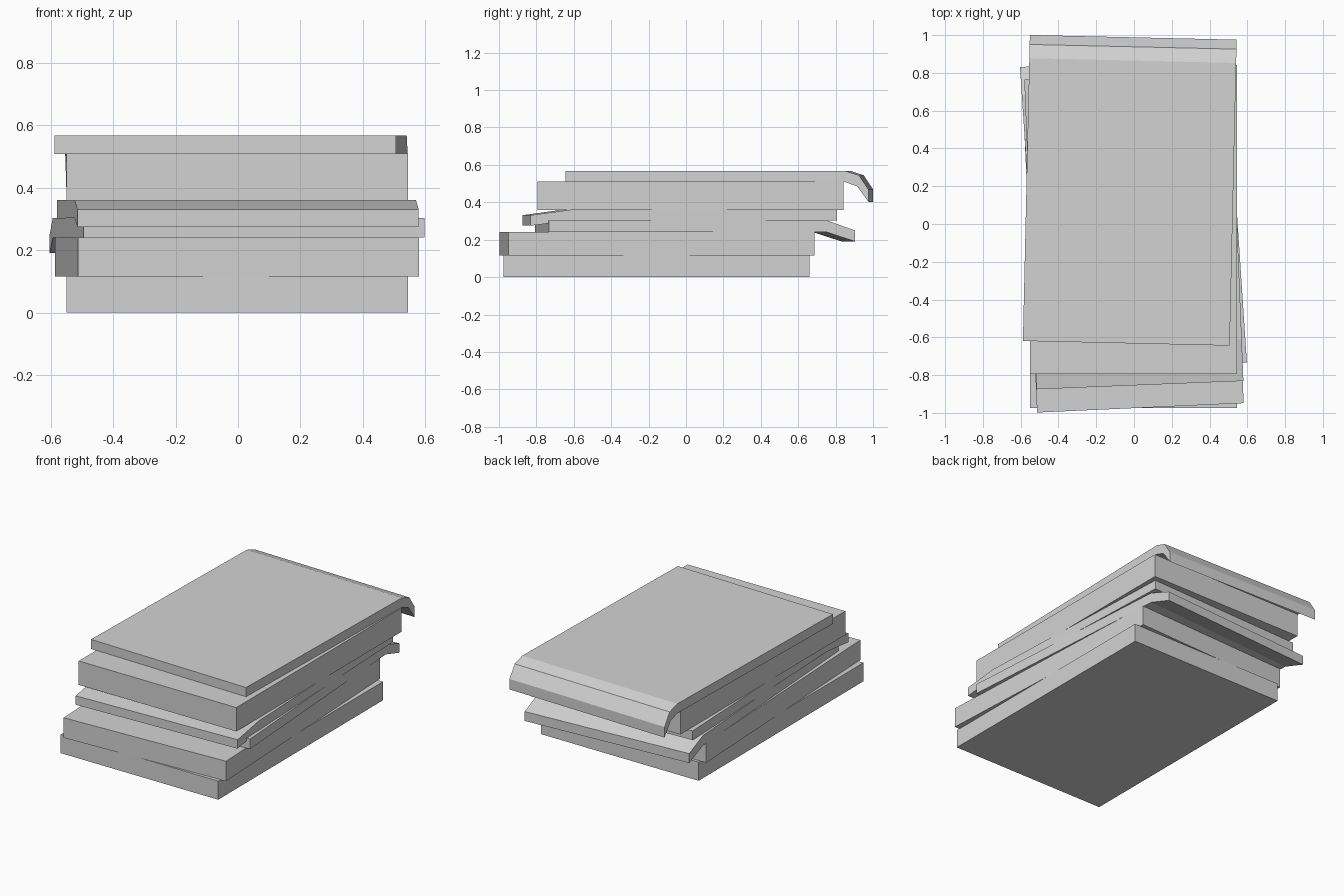
import bpy, bmesh
from math import radians
from mathutils import Matrix

if "Cube" in bpy.data.objects:
    bpy.data.objects.remove(bpy.data.objects["Cube"])

grey = bpy.data.materials.new("pale_grey")
grey.diffuse_color = (0.65, 0.65, 0.65, 1)
grey.use_nodes = True
grey.node_tree.nodes["Principled BSDF"].inputs["Base Color"].default_value = grey.diffuse_color


def slab(name, corner, angle, profile, width=1.095):
    """Extrude a (depth, height) side profile across x, then turn it about its front-left corner."""
    bm = bmesh.new()
    face = bm.faces.new([bm.verts.new((0, y, z)) for y, z in profile])
    new = bmesh.ops.extrude_face_region(bm, geom=[face])["geom"]
    bmesh.ops.translate(bm, vec=(width, 0, 0),
                        verts=[g for g in new if isinstance(g, bmesh.types.BMVert)])
    bmesh.ops.recalc_face_normals(bm, faces=bm.faces)
    place = Matrix.Translation((*corner, 0)) @ Matrix.Rotation(radians(angle), 4, 'Z')
    bmesh.ops.transform(bm, matrix=place, verts=bm.verts)
    mesh = bpy.data.meshes.new(name)
    bm.to_mesh(mesh)
    bm.free()
    mesh.materials.append(grey)
    obj = bpy.data.objects.new(name, mesh)
    bpy.context.collection.objects.link(obj)


def block(depth, z0, z1):
    return [(0, z0), (depth, z0), (depth, z1), (0, z1)]


# Thick flat blocks
slab("bottom_block", (-0.55, -0.975), 0, block(1.635, 0, 0.117))
slab("second_block", (-0.513, -0.998), 2.6, block(1.638, 0.115, 0.241))
slab("upper_block", (-0.55, -0.795), 0, block(1.637, 0.36, 0.51))

# Thin pad drooping at the back
slab("lower_pad", (-0.495, -0.806), 3.8,
     [(0, 0.24), (1.49, 0.24), (1.64, 0.191), (1.64, 0.25), (1.49, 0.303), (0, 0.303)])

# Thin pad drooping at the front
slab("middle_pad", (-0.515, -0.875), 2.3,
     [(0, 0.275), (0.22, 0.303), (1.64, 0.303), (1.64, 0.361), (0.22, 0.361), (0, 0.331)])

# Top pad curling down over the back edge
slab("top_pad", (-0.588, -0.619), -1.3,
     [(0, 0.508), (1.495, 0.508), (1.56, 0.485), (1.62, 0.402), (1.62, 0.468),
      (1.57, 0.544), (1.497, 0.568), (0, 0.568)])
